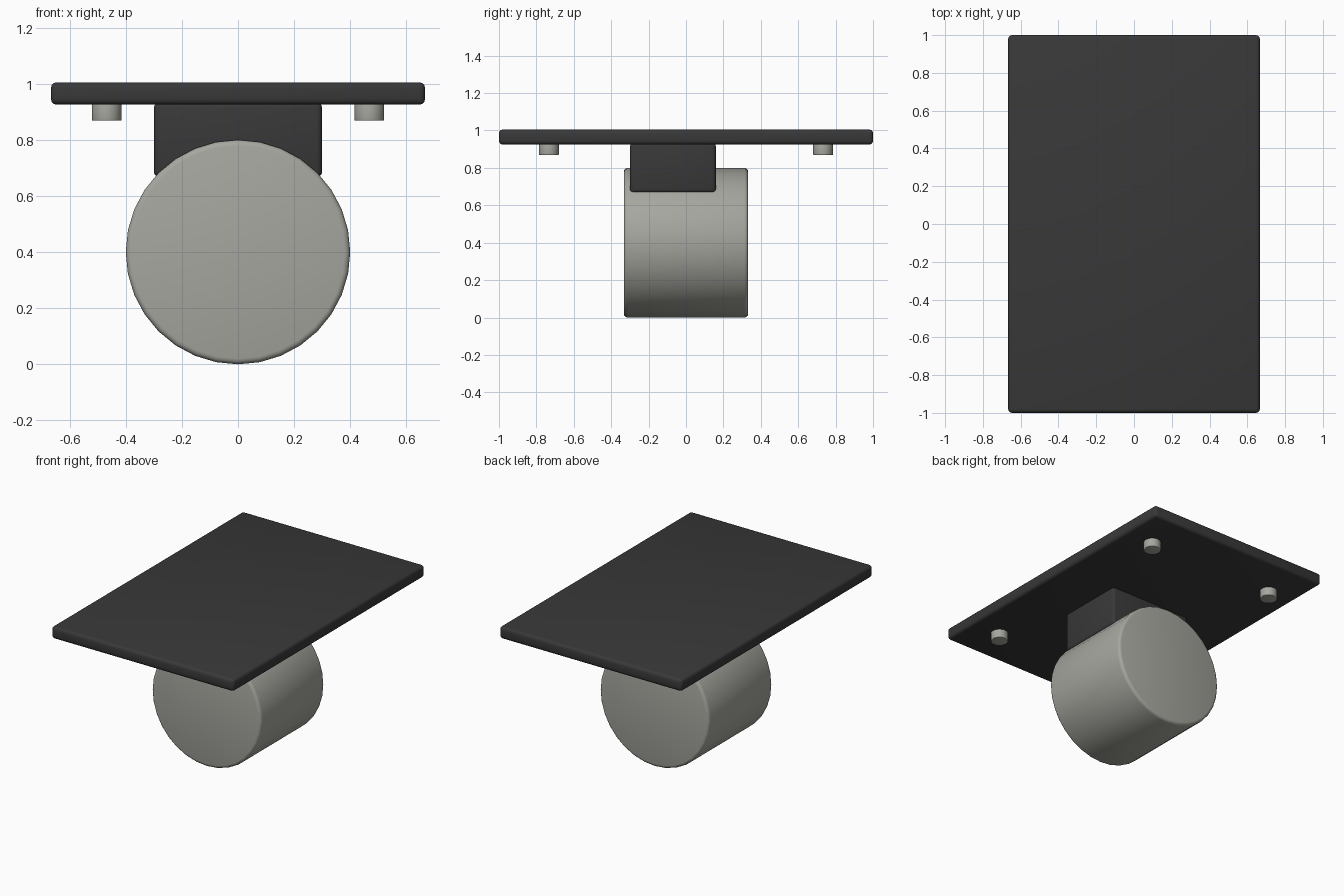
import bpy
from math import pi, radians

cube = bpy.data.objects.get("Cube")
if cube:
    bpy.data.objects.remove(cube, do_unlink=True)


def make_material(name, color):
    mat = bpy.data.materials.new(name)
    mat.use_nodes = True
    mat.diffuse_color = color
    mat.node_tree.nodes["Principled BSDF"].inputs["Base Color"].default_value = color
    return mat


black = make_material("black_plastic", (0.04, 0.04, 0.04, 1))
grey = make_material("warm_grey_metal", (0.38, 0.385, 0.345, 1))


def finish(name, mat, bevel):
    """Name, colour, round the edges and smooth the active object."""
    obj = bpy.context.object
    obj.name = name
    obj.data.materials.append(mat)
    bpy.ops.object.transform_apply(location=False, rotation=True, scale=True)
    mod = obj.modifiers.new("rounded_edges", "BEVEL")
    mod.width = bevel
    mod.segments = 3
    mod.limit_method = "ANGLE"
    mod.angle_limit = radians(40)
    bpy.ops.object.modifier_apply(modifier=mod.name)
    bpy.ops.object.shade_smooth_by_angle(angle=radians(35))
    return obj


def box(name, center, size, mat, bevel):
    bpy.ops.mesh.primitive_cube_add(size=1, location=center)
    bpy.context.object.scale = size
    return finish(name, mat, bevel)


def cylinder(name, center, radius, depth, mat, bevel, sides=32, rotation=(0, 0, 0)):
    bpy.ops.mesh.primitive_cylinder_add(vertices=sides, radius=radius, depth=depth,
                                        location=center, rotation=rotation)
    return finish(name, mat, bevel)


# Mounting plate and the block that carries the drum
box("mounting_plate", (0, 0, 0.965), (1.333, 2, 0.08), black, 0.02)
box("support_block", (0, -0.07, 0.8), (0.6, 0.46, 0.267), black, 0.02)

# Drum lying front to back
cylinder("drum", (0, 0, 0.4), 0.4, 0.665, grey, 0.02, rotation=(pi / 2, 0, 0))

# Four bolt heads under the plate corners
for side, x in (("left", 0.468), ("right", -0.468)):
    for end, y in (("front", -0.733), ("back", 0.733)):
        cylinder(f"bolt_{end}_{side}", (x, y, 0.9), 0.053, 0.064, grey, 0.004)
